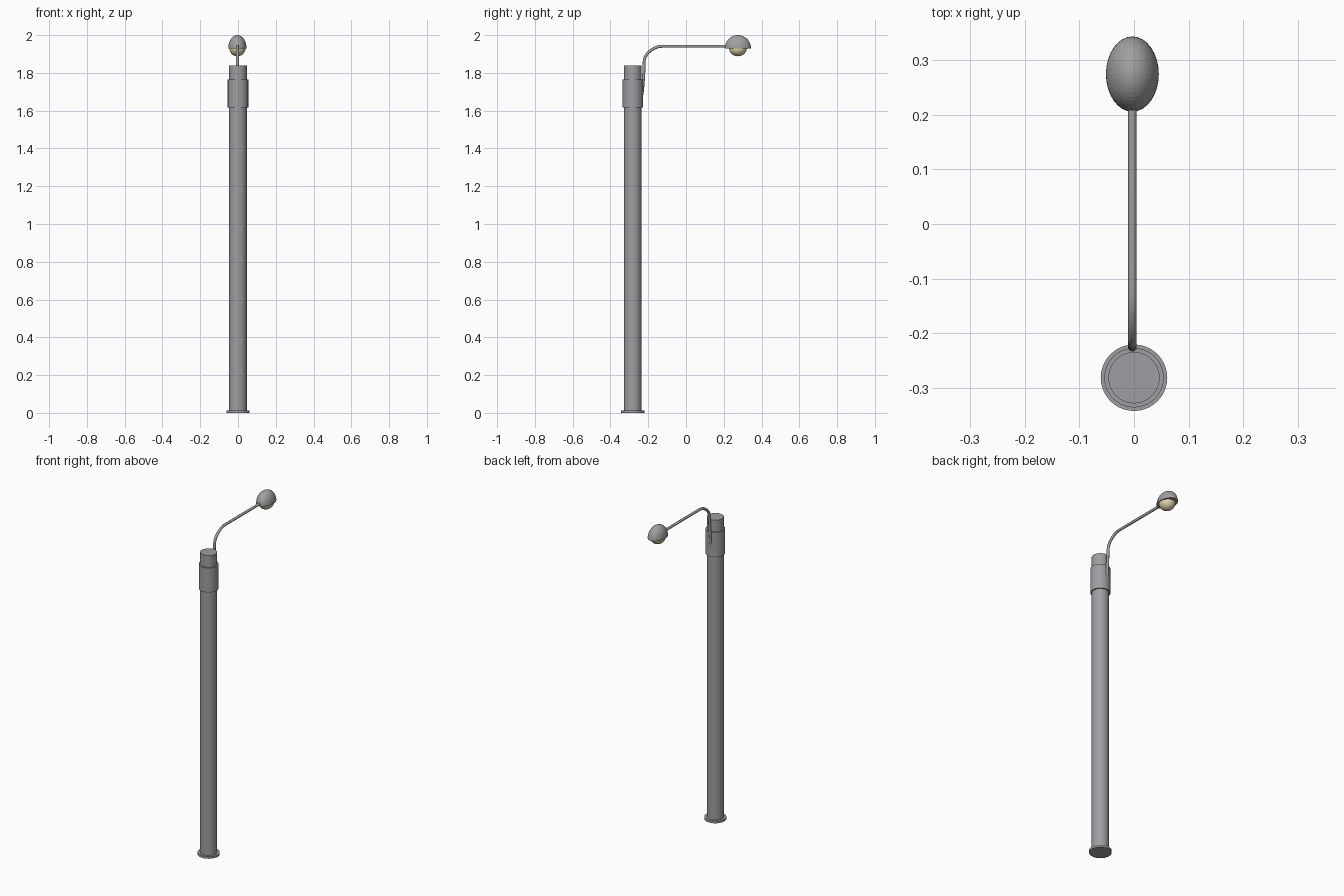
import bpy, bmesh, math
from mathutils import Matrix, Vector

if "Cube" in bpy.data.objects:
    bpy.data.objects.remove(bpy.data.objects["Cube"])

POLE_Y = -0.282
LAMP_Y = 0.275
ARM_X = -0.003


def material(name, color):
    m = bpy.data.materials.new(name)
    m.diffuse_color = (*color, 1)
    m.use_nodes = True
    m.node_tree.nodes["Principled BSDF"].inputs["Base Color"].default_value = m.diffuse_color
    return m


pole_grey = material("pole_grey", (0.35, 0.34, 0.36))
lamp_grey = material("lamp_grey", (0.35, 0.35, 0.35))
cream = material("cream_glass", (0.75, 0.67, 0.42))


def add_object(name, bm, mat, smooth=False):
    me = bpy.data.meshes.new(name)
    bmesh.ops.recalc_face_normals(bm, faces=bm.faces)
    bm.to_mesh(me)
    bm.free()
    ob = bpy.data.objects.new(name, me)
    bpy.context.collection.objects.link(ob)
    me.materials.append(mat)
    if smooth:
        bpy.ops.object.select_all(action='DESELECT')
        ob.select_set(True)
        bpy.context.view_layer.objects.active = ob
        bpy.ops.object.shade_smooth_by_angle(angle=math.radians(30))
    return ob


def cylinder(name, radius, z0, z1):
    bm = bmesh.new()
    bmesh.ops.create_cone(bm, cap_ends=True, segments=40, radius1=radius,
                          radius2=radius, depth=z1 - z0,
                          matrix=Matrix.Translation((0, POLE_Y, (z0 + z1) / 2)))
    return add_object(name, bm, pole_grey, True)


def half_ellipsoid(name, radii, z, up, mat, smooth):
    bm = bmesh.new()
    bmesh.ops.create_uvsphere(bm, u_segments=32, v_segments=24, radius=1)
    geom = bm.verts[:] + bm.edges[:] + bm.faces[:]
    bmesh.ops.bisect_plane(bm, geom=geom, dist=1e-4, plane_co=(0, 0, 0),
                           plane_no=(0, 0, 1), clear_inner=up, clear_outer=not up)
    rim = [e for e in bm.edges if e.is_boundary]
    bmesh.ops.contextual_create(bm, geom=rim)
    bmesh.ops.scale(bm, vec=radii, verts=bm.verts)
    bmesh.ops.translate(bm, vec=(ARM_X, LAMP_Y, z), verts=bm.verts)
    return add_object(name, bm, mat, smooth)


# Pole, base plate and clamp collar
cylinder("base_plate", 0.061, 0.0, 0.013)
cylinder("pole", 0.047, 0.005, 1.838)
cylinder("collar", 0.0545, 1.617, 1.766)

# Lamp head
half_ellipsoid("lamp_housing", (0.0485, 0.069, 0.07), 1.93, True, lamp_grey, False)
half_ellipsoid("lamp_bulb", (0.043, 0.047, 0.043), 1.931, False, cream, True)

# Bent arm: a tube swept along a short path in the YZ plane
path = [(-0.236, 1.67), (-0.230, 1.71), (-0.224, 1.79), (-0.221, 1.865),
        (-0.216, 1.885), (-0.203, 1.905), (-0.185, 1.92), (-0.165, 1.932),
        (-0.145, 1.939), (-0.125, 1.941), (0.225, 1.941)]
SIDES, R = 16, 0.0078
bm = bmesh.new()
rings = []
pts = [Vector((ARM_X, y, z)) for y, z in path]
for i, p in enumerate(pts):
    t = (pts[min(i + 1, len(pts) - 1)] - pts[max(i - 1, 0)]).normalized()
    n = t.cross(Vector((1, 0, 0)))
    rings.append([bm.verts.new(p + R * (math.cos(a) * Vector((1, 0, 0)) + math.sin(a) * n))
                  for a in (2 * math.pi * k / SIDES for k in range(SIDES))])
for a, b in zip(rings, rings[1:]):
    for k in range(SIDES):
        j = (k + 1) % SIDES
        bm.faces.new((a[k], a[j], b[j], b[k]))
bm.faces.new(rings[0])
bm.faces.new(rings[-1])
add_object("arm", bm, lamp_grey, True)
